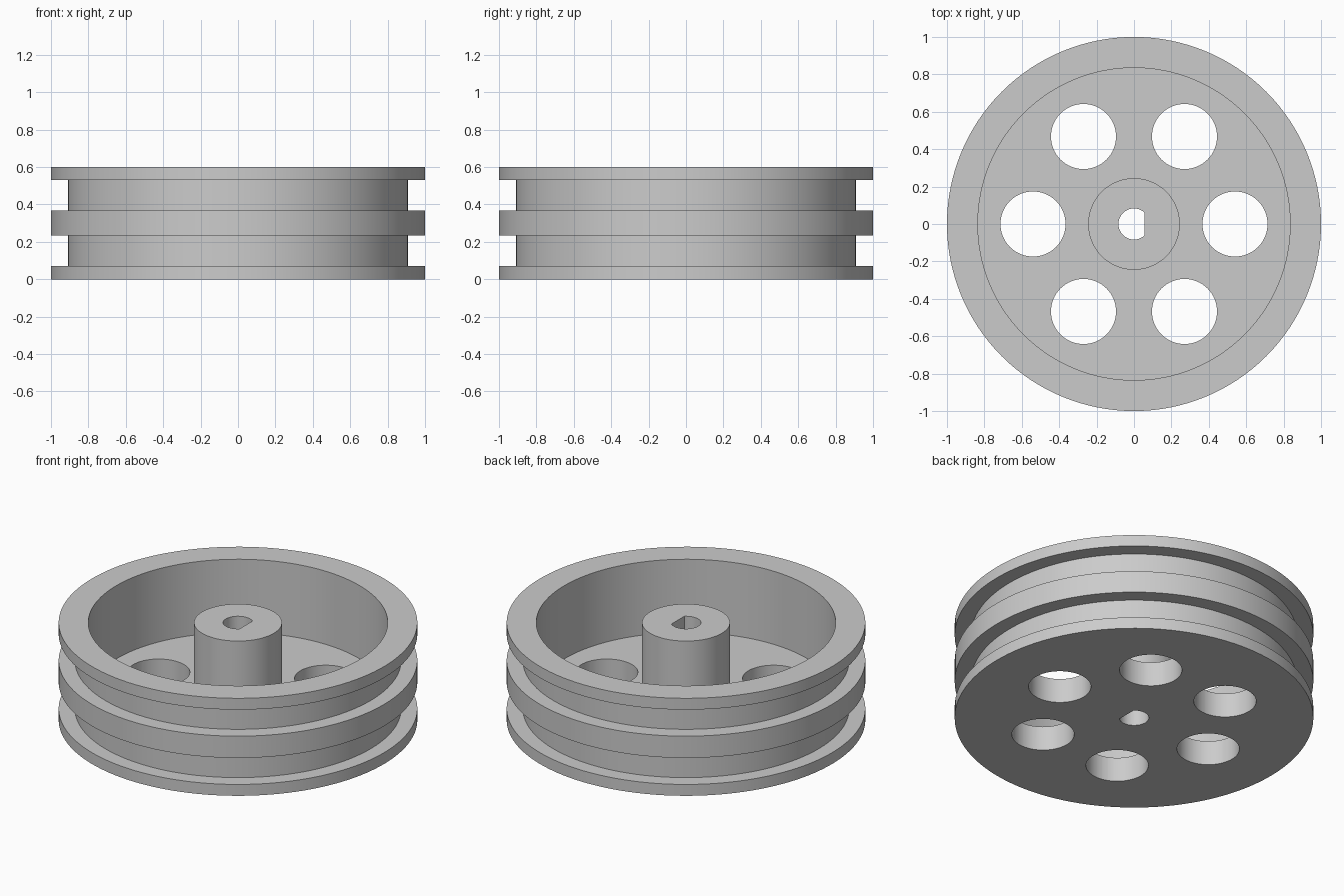
import bpy, bmesh, math
from mathutils import Matrix, Vector

cube = bpy.data.objects.get("Cube")
if cube:
    bpy.data.objects.remove(cube)

SEGMENTS = 128
HEIGHT, WEB_TOP = 0.6, 0.15
RIM_R, GROOVE_R, INNER_R, HUB_R = 1.0, 0.91, 0.835, 0.245
BORE_R, BORE_FLAT = 0.083, 0.055
HOLE_R, HOLE_RING = 0.174, 0.54

grey = bpy.data.materials.new("plain grey")
grey.use_nodes = True
colour = (0.6, 0.6, 0.6, 1)
grey.diffuse_color = colour
grey.node_tree.nodes["Principled BSDF"].inputs["Base Color"].default_value = colour


def add_object(name, bm):
    bmesh.ops.recalc_face_normals(bm, faces=bm.faces)
    mesh = bpy.data.meshes.new(name)
    bm.to_mesh(mesh)
    bm.free()
    mesh.materials.append(grey)
    obj = bpy.data.objects.new(name, mesh)
    bpy.context.collection.objects.link(obj)
    return obj


def lathe(name, profile):
    """Revolve an (r, z) profile that starts and ends on the axis."""
    bm = bmesh.new()
    verts = [bm.verts.new((r, 0, z)) for r, z in profile]
    edges = [bm.edges.new(pair) for pair in zip(verts, verts[1:])]
    bmesh.ops.spin(bm, geom=verts + edges, axis=(0, 0, 1), cent=(0, 0, 0),
                   angle=math.tau, steps=SEGMENTS, use_merge=True)
    bmesh.ops.remove_doubles(bm, verts=bm.verts, dist=1e-4)
    return add_object(name, bm)


def cylinder(bm, x, y, radius):
    return bmesh.ops.create_cone(
        bm, cap_ends=True, segments=64, radius1=radius, radius2=radius,
        depth=2, matrix=Matrix.Translation((x, y, 0)))["verts"]


# Pulley body: flat base, three flanges with two grooves, recessed web and hub
outer = [(RIM_R, 0), (RIM_R, 0.07), (GROOVE_R, 0.07), (GROOVE_R, 0.233),
         (RIM_R, 0.233)]
mirrored = [(r, HEIGHT - z) for r, z in reversed(outer)]
dish = [(INNER_R, HEIGHT), (INNER_R, WEB_TOP), (HUB_R, WEB_TOP),
        (HUB_R, HEIGHT), (0, HEIGHT)]
pulley = lathe("pulley_wheel", [(0, 0)] + outer + mirrored + dish)

# Cutter: six lightening holes and a D-shaped shaft bore
bm = bmesh.new()
for i in range(6):
    a = i * math.tau / 6
    cylinder(bm, HOLE_RING * math.cos(a), HOLE_RING * math.sin(a), HOLE_R)
bore = cylinder(bm, 0, 0, BORE_R)
geom = bore + list({e for v in bore for e in v.link_edges}) \
    + list({f for v in bore for f in v.link_faces})
cut = bmesh.ops.bisect_plane(bm, geom=geom, plane_co=Vector((BORE_FLAT, 0, 0)),
                             plane_no=Vector((1, 0, 0)), clear_outer=True)
bmesh.ops.edgeloop_fill(bm, edges=[e for e in cut["geom_cut"]
                                   if isinstance(e, bmesh.types.BMEdge)])
cutter = add_object("hole_cutter", bm)
cutter.hide_render = True

boolean = pulley.modifiers.new("holes", "BOOLEAN")
boolean.operation = "DIFFERENCE"
boolean.solver = "EXACT"
boolean.object = cutter

# Apply the cut, then shade the round walls smooth with sharp rims
bpy.ops.object.select_all(action="DESELECT")
bpy.context.view_layer.objects.active = pulley
pulley.select_set(True)
bpy.ops.object.modifier_apply(modifier=boolean.name)
bpy.data.objects.remove(cutter)
bpy.ops.object.shade_smooth_by_angle(angle=math.radians(30))
